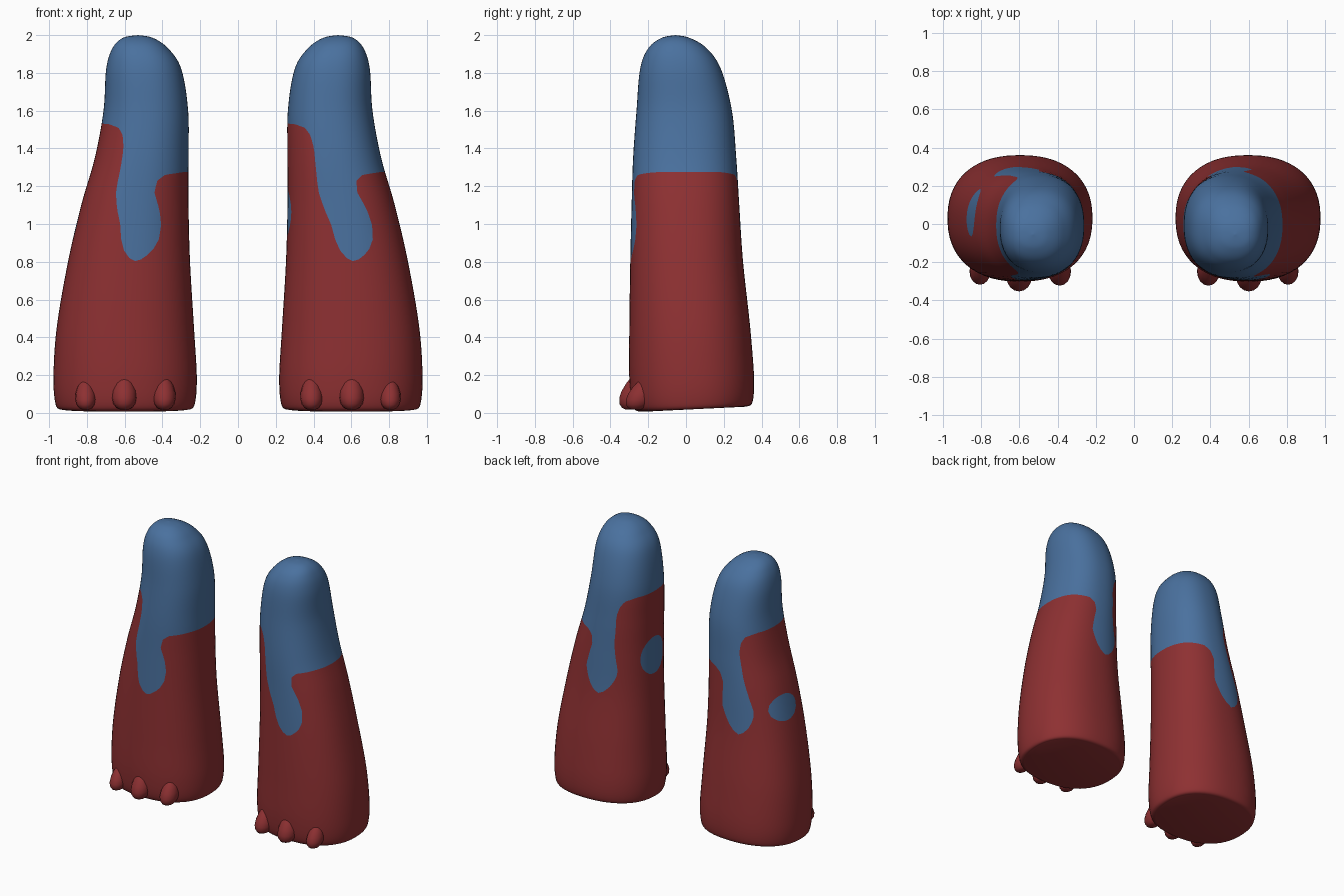
import bpy, bmesh, math

if "Cube" in bpy.data.objects:
    bpy.data.objects.remove(bpy.data.objects["Cube"])

def material(name, rgb):
    m = bpy.data.materials.new(name)
    m.diffuse_color = (*rgb, 1)
    m.use_nodes = True
    m.node_tree.nodes["Principled BSDF"].inputs["Base Color"].default_value = m.diffuse_color
    return m

RED = material("dark red", (0.27, 0.030, 0.032))
BLUE = material("denim blue", (0.068, 0.165, 0.345))

# Leg cross-section extents of the right leg: z, x min, x max, y min, y max
PROFILE = [
    (0.005, 0.265, 0.935, -0.225, 0.315), (0.03, 0.23, 0.965, -0.28, 0.352),
    (0.18, 0.218, 0.977, -0.30, 0.36), (0.45, 0.233, 0.96, -0.30, 0.34),
    (0.8, 0.254, 0.90, -0.295, 0.302), (1.1, 0.262, 0.83, -0.288, 0.282),
    (1.35, 0.262, 0.758, -0.28, 0.266), (1.6, 0.264, 0.712, -0.262, 0.243),
    (1.82, 0.30, 0.698, -0.243, 0.185), (1.93, 0.37, 0.665, -0.20, 0.11),
    (1.985, 0.45, 0.61, -0.13, 0.02), (2.0, 0.53, 0.53, -0.055, -0.055)]
# Blue run on front and back: z, left and right edge (-1..1 across the leg)
FRONT = [(0.8, 0.12, 0.12), (0.82, 0.0, 0.24), (0.86, -0.1, 0.38), (0.92, -0.17, 0.48),
         (1.0, -0.22, 0.51), (1.08, -0.32, 0.46), (1.17, -0.4, 0.34), (1.23, -0.41, 0.38),
         (1.26, -0.41, 0.52), (1.275, -0.41, 0.9), (1.28, -0.41, 2.2), (1.4, -0.42, 2.2),
         (1.47, -0.48, 2.2), (1.51, -0.6, 2.2), (1.53, -0.85, 2.2), (1.54, -2.2, 2.2)]
BACK = [(0.82, -0.2, -0.2), (0.84, -0.32, -0.08), (0.88, -0.44, 0.03), (0.94, -0.55, 0.13),
        (1.0, -0.58, 0.2), (1.08, -0.52, 0.18), (1.17, -0.47, 0.14), (1.23, -0.45, 0.22),
        (1.26, -0.45, 0.38), (1.275, -0.45, 0.8), (1.28, -0.45, 2.2), (1.4, -0.43, 2.2),
        (1.47, -0.5, 2.2), (1.51, -0.62, 2.2), (1.53, -0.85, 2.2), (1.54, -2.2, 2.2)]
SEG, SUB, POWER = 64, 8, 2.3

def spline(rows, sub):
    out, n = [], len(rows)
    for i in range(n - 1):
        p = [rows[max(0, min(n - 1, i + k))] for k in (-1, 0, 1, 2)]
        for s in range(sub):
            t = s / sub
            out.append(tuple(0.5 * (2 * b + (c - a) * t + (2 * a - 5 * b + 4 * c - d) * t * t
                       + (3 * b - a - 3 * c + d) * t ** 3) for a, b, c, d in zip(*p)))
    return out + [rows[-1]]

def lookup(rows, z):
    if z <= rows[0][0]:
        return rows[0]
    for a, b in zip(rows, rows[1:]):
        if z <= b[0]:
            t = (z - a[0]) / max(1e-9, b[0] - a[0])
            return tuple(p + (q - p) * t for p, q in zip(a, b))
    return rows[-1]

RINGS = spline(PROFILE, SUB)

def skin(bm, rings, top):
    loops = [[bm.verts.new(p) for p in r] for r in rings]
    bm.faces.new(loops[0])
    for a, b in zip(loops, loops[1:]):
        for i in range(len(a)):
            j = (i + 1) % len(a)
            bm.faces.new((a[i], a[j], b[j], b[i]))
    tip = bm.verts.new(top)
    for i in range(len(b)):
        bm.faces.new((b[i], b[(i + 1) % len(b)], tip))

def finish(bm, name, mats):
    bmesh.ops.recalc_face_normals(bm, faces=bm.faces)
    me = bpy.data.meshes.new(name)
    bm.to_mesh(me)
    bm.free()
    ob = bpy.data.objects.new(name, me)
    bpy.context.collection.objects.link(ob)
    for m in mats:
        me.materials.append(m)
    for p in me.polygons:
        p.use_smooth = True

def make_leg(name, side, spot):
    # Positive where the leg is blue
    def paint(co):
        z = co.z
        _, x0, x1, y0, y1 = lookup(RINGS, z)
        u = (co.x - side * (x0 + x1) / 2) / max(0.001, (x1 - x0) / 2)
        rows = FRONT if co.y < (y0 + y1) / 2 else BACK
        if z > 1.54:
            return 1
        _, l, r = lookup(rows, z)
        f = min(u - l, r - u) if z > rows[0][0] else -1
        if u < -0.4:
            yc, zc, a, b = spot
            f = max(f, 1 - math.hypot((co.y - yc) / a, (z - zc) / b))
        return f

    bm = bmesh.new()
    rings = []
    for z, x0, x1, y0, y1 in RINGS[:-1]:
        ring = []
        for i in range(SEG):
            a = 2 * math.pi * i / SEG
            c, s = math.cos(a), math.sin(a)
            k = (abs(c) ** POWER + abs(s) ** POWER) ** (-1 / POWER)
            y = (y0 + y1) / 2 + (y1 - y0) / 2 * s * k
            x = side * ((x0 + x1) / 2 + (x1 - x0) / 2 * c * k)
            lift = 0.03 * max(0, (y + 0.25) / 0.6) * max(0, 1 - z / 0.3)  # sole rises at heel
            ring.append((x, y, z + lift))
        rings.append(ring)
    skin(bm, rings, (side * 0.53, -0.055, 2.0))

    # Cut the colour border into the surface
    cuts = []
    for e in list(bm.edges):
        a, b = e.verts
        pa, pb = a.co.copy(), b.co.copy()
        fa = paint(pa) > 0
        if fa == (paint(pb) > 0):
            continue
        lo, hi = 0.0, 1.0
        for _ in range(14):
            mid = (lo + hi) / 2
            if (paint(pa.lerp(pb, mid)) > 0) == fa:
                lo = mid
            else:
                hi = mid
        cuts.append(bmesh.utils.edge_split(e, a, min(0.97, max(0.03, lo)))[1])
    bmesh.ops.connect_verts(bm, verts=cuts)
    for f in bm.faces:
        f.material_index = 1 if paint(f.calc_center_median()) > 0 else 0
    finish(bm, name, (RED, BLUE))

def make_claw(name, x, y, rx, ry, height):
    bm = bmesh.new()
    rings = []
    for t, r in ((0, 0.35), (0.04, 0.62), (0.14, 0.88), (0.28, 1.0), (0.45, 0.97),
                 (0.65, 0.78), (0.82, 0.5), (0.94, 0.25)):
        rings.append([(x + rx * r * math.cos(a), y + 0.06 * t + ry * r * math.sin(a), 0.018 + height * t)
                      for a in (2 * math.pi * i / 16 for i in range(16))])
    skin(bm, rings, (x, y + 0.055, 0.018 + height))
    finish(bm, name, (RED,))

# Two legs with three claws each
for label, side, spot in (("right", 1, (0.0, 1.06, 0.13, 0.135)),
                          ("left", -1, (0.06, 0.99, 0.125, 0.09))):
    make_leg(label + "_leg", side, spot)
    make_claw(label + "_inner_claw", side * 0.39, -0.265, 0.06, 0.075, 0.2)
    make_claw(label + "_middle_claw", side * 0.602, -0.295, 0.066, 0.075, 0.218)
    make_claw(label + "_outer_claw", side * 0.807, -0.265, 0.055, 0.07, 0.185)
